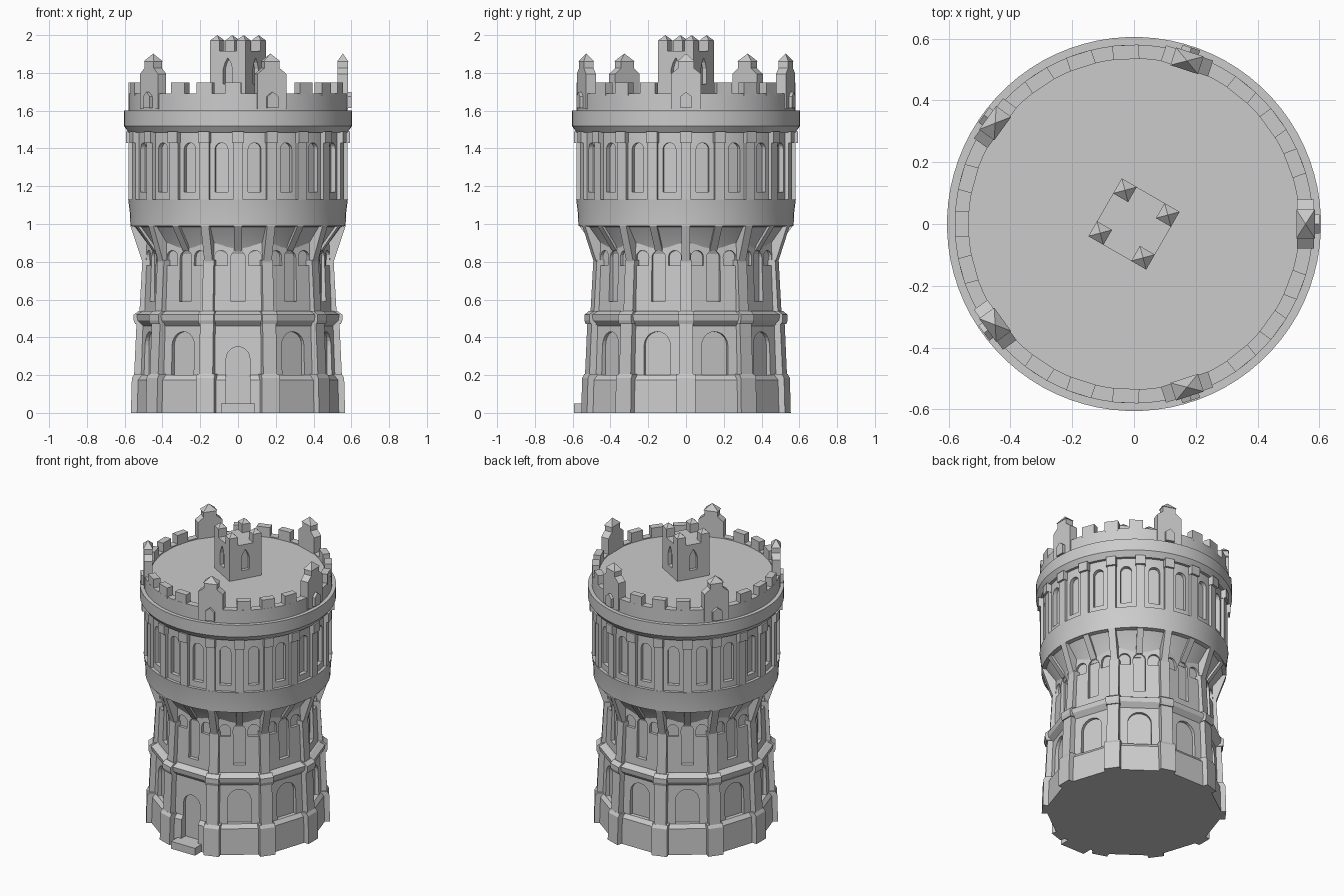
import bpy, bmesh, math
from mathutils import Matrix, Vector

if "Cube" in bpy.data.objects:
    bpy.data.objects.remove(bpy.data.objects["Cube"])

stone = bpy.data.materials.new("grey stone")
stone.diffuse_color = (0.6, 0.6, 0.6, 1)
stone.use_nodes = True
stone.node_tree.nodes["Principled BSDF"].inputs["Base Color"].default_value = stone.diffuse_color


def finish(bm, name, smooth=False):
    bmesh.ops.recalc_face_normals(bm, faces=bm.faces)
    me = bpy.data.meshes.new(name)
    bm.to_mesh(me)
    bm.free()
    me.materials.append(stone)
    ob = bpy.data.objects.new(name, me)
    bpy.context.collection.objects.link(ob)
    if smooth:
        bpy.ops.object.select_all(action='DESELECT')
        ob.select_set(True)
        bpy.context.view_layer.objects.active = ob
        bpy.ops.object.shade_smooth_by_angle(angle=math.radians(25))
    return ob


def extrude(bm, pts, vec, deg):
    """Closed polygon swept along vec, then turned about z (0 = front)."""
    rot = Matrix.Rotation(math.radians(deg), 3, 'Z')
    a = [bm.verts.new(rot @ Vector(p)) for p in pts]
    b = [bm.verts.new(rot @ (Vector(p) + Vector(vec))) for p in pts]
    bm.faces.new(a)
    bm.faces.new(b[::-1])
    for i in range(len(a)):
        j = (i + 1) % len(a)
        bm.faces.new((a[i], b[i], b[j], a[j]))


def plate(bm, xz, r0, r1, deg):
    """Front-facing outline between two distances from the axis."""
    extrude(bm, [(x, -r0, z) for x, z in xz], (0, r0 - r1, 0), deg)


def fin(bm, rz, width, deg):
    """Side outline (distance, height) given a width."""
    extrude(bm, [(-width / 2, -r, z) for r, z in rz], (width, 0, 0), deg)


def rect(w, z0, z1, x=0):
    return [(x - w / 2, z0), (x + w / 2, z0), (x + w / 2, z1), (x - w / 2, z1)]


def arch(w, z0, z1, x=0, n=10):
    c = z1 - w / 2
    top = [(x + w / 2 * math.cos(math.pi * i / n), c + w / 2 * math.sin(math.pi * i / n))
           for i in range(n + 1)]
    return [(x - w / 2, z0), (x + w / 2, z0)] + top


def pyramid(bm, x, r0, r1, w, z0, z1, deg):
    rot = Matrix.Rotation(math.radians(deg), 3, 'Z')
    base = [bm.verts.new(rot @ Vector((x + sx * w / 2, -r, z0)))
            for sx, r in ((-1, r0), (1, r0), (1, r1), (-1, r1))]
    tip = bm.verts.new(rot @ Vector((x, -(r0 + r1) / 2, z1)))
    bm.faces.new(base)
    for i in range(4):
        bm.faces.new((base[i], base[(i + 1) % 4], tip))


def lathe(name, profile, n, smooth=False):
    """Solid of revolution; the profile starts and ends on the axis."""
    bm = bmesh.new()
    rings = []
    for r, z in profile:
        if r == 0:
            rings.append([bm.verts.new((0, 0, z))] * n)
        else:
            rings.append([bm.verts.new((r * math.sin(a), -r * math.cos(a), z)) for a in
                          (2 * math.pi * (i + 0.5) / n for i in range(n))])
    for lo, hi in zip(rings, rings[1:]):
        for i in range(n):
            j = (i + 1) % n
            vs = list(dict.fromkeys((lo[i], lo[j], hi[j], hi[i])))
            bm.faces.new(vs)
    return finish(bm, name, smooth)


def carve(ob, bm):
    cutter = finish(bm, "cutter")
    cutter.hide_render = True
    mod = ob.modifiers.new("recesses", 'BOOLEAN')
    mod.operation, mod.solver, mod.object = 'DIFFERENCE', 'EXACT', cutter
    bpy.context.view_layer.objects.active = ob
    bpy.ops.object.modifier_apply(modifier=mod.name)
    bpy.data.objects.remove(cutter)


FACES = [36 * i for i in range(10)]
CORNERS = [36 * i + 18 for i in range(10)]
BAYS = [18 * i for i in range(20)]

# Ten-sided lower storey with plinth, door and arched recesses
lower = lathe("lower_storey", [(0, 0), (.55, 0), (.545, .175), (.525, .2), (.515, .48), (0, .48)], 10)
bm = bmesh.new()
plate(bm, arch(.125, -.02, .35), .475, .7, 0)
for d in FACES[1:]:
    plate(bm, arch(.145, .2, .43), .473, .7, d)
carve(lower, bm)

# Ten-sided string course
lathe("string_course", [(0, .46), (.515, .46), (.545, .49), (.55, .52), (.515, .54), (0, .54)], 10)

# Ten-sided middle storey with a window and small arches on each face
middle = lathe("middle_storey", [(0, .5), (.505, .5), (.49, .9), (0, .9)], 10)
bm = bmesh.new()
for d in FACES:
    plate(bm, arch(.075, .59, .86), .452, .7, d)
    for x in (-.09, .09):
        plate(bm, arch(.07, .78, .86, x), .452, .7, d)
carve(middle, bm)

# Corner buttresses
bm = bmesh.new()
for d in CORNERS:
    fin(bm, [(.45, 0), (.567, 0), (.562, .185), (.55, .205), (.45, .205)], .1, d)
    fin(bm, [(.45, .2), (.55, .2), (.537, .48), (.45, .48)], .075, d)
    fin(bm, [(.45, .47), (.545, .47), (.552, .49), (.552, .52), (.525, .54), (.45, .54)], .085, d)
    fin(bm, [(.42, .53), (.522, .53), (.506, .81), (.42, .81)], .06, d)
finish(bm, "corner_buttresses")

# Front step
bm = bmesh.new()
plate(bm, rect(.18, 0, .05), .45, .592, 0)
finish(bm, "door_step")

# Flared underside and smooth belt
lathe("flare_and_belt", [(0, .84), (.455, .84), (.475, .89), (.545, .985), (.57, .99),
                         (.573, 1.06), (.582, 1.13), (0, 1.13)], 80, True)

# Braces under the belt
bm = bmesh.new()
for d in BAYS:
    if d % 36:
        fin(bm, [(.42, .8), (.506, .8), (.57, .99), (.42, .99)], .045, d)
    else:
        fin(bm, [(.42, .86), (.47, .86), (.565, .99), (.42, .99)], .04, d)
finish(bm, "braces")

# Round upper storey with tall arched recesses
upper = lathe("upper_storey", [(0, 1.1), (.562, 1.1), (.562, 1.5), (0, 1.5)], 80, True)
bm = bmesh.new()
for d in BAYS:
    plate(bm, arch(.068, 1.17, 1.43), .535, .7, d + 9)
carve(upper, bm)

# Pilasters with caps
bm = bmesh.new()
for d in BAYS:
    plate(bm, rect(.055, 1.12, 1.44), .53, .58, d)
    plate(bm, rect(.062, 1.43, 1.49), .53, .594, d)
finish(bm, "pilasters")

# Cornice, roof floor and parapet wall
lathe("cornice_and_roof", [(0, 1.485), (.58, 1.485), (.605, 1.52), (.605, 1.6), (.58, 1.6),
                           (.58, 1.69), (.535, 1.69), (.535, 1.683), (0, 1.683)], 80, True)

# Merlons and five gabled parapet turrets
bm = bmesh.new()
tur = bmesh.new()
for k in range(5):
    t = 18 + 72 * k
    for off in (-15.3, 0, 15.3):
        plate(bm, rect(.085, 1.68, 1.75), .533, .579, t + 36 + off)
    plate(tur, [(-.08, 1.61), (.08, 1.61), (.08, 1.795), (.042, 1.825), (.042, 1.86),
                (-.042, 1.86), (-.042, 1.825), (-.08, 1.795)], .528, .582, t)
    pyramid(tur, 0, .525, .585, .094, 1.86, 1.902, t)
    plate(tur, [(-.03, 1.615), (.03, 1.615), (.03, 1.675), (0, 1.7), (-.03, 1.675)], .56, .6, t)
finish(bm, "merlons")
finish(tur, "parapet_turrets")

# Square roof turret with pointed windows and spiked corners
bm = bmesh.new()
plate(bm, rect(.216, 1.67, 1.915), -.108, .108, -30)
keep = finish(bm, "roof_turret")
bm = bmesh.new()
for d in range(4):
    plate(bm, [(-.028, 1.74), (.028, 1.74), (.028, 1.82), (.018, 1.853), (0, 1.88),
               (-.018, 1.853), (-.028, 1.82)], .085, .2, d * 90 - 30)
carve(keep, bm)
bm = bmesh.new()
for d in range(4):
    plate(bm, rect(.056, 1.91, 1.972, .08), .052, .108, d * 90 - 30)
    pyramid(bm, .08, .052, .108, .056, 1.972, 2.0, d * 90 - 30)
finish(bm, "roof_turret_spikes")
